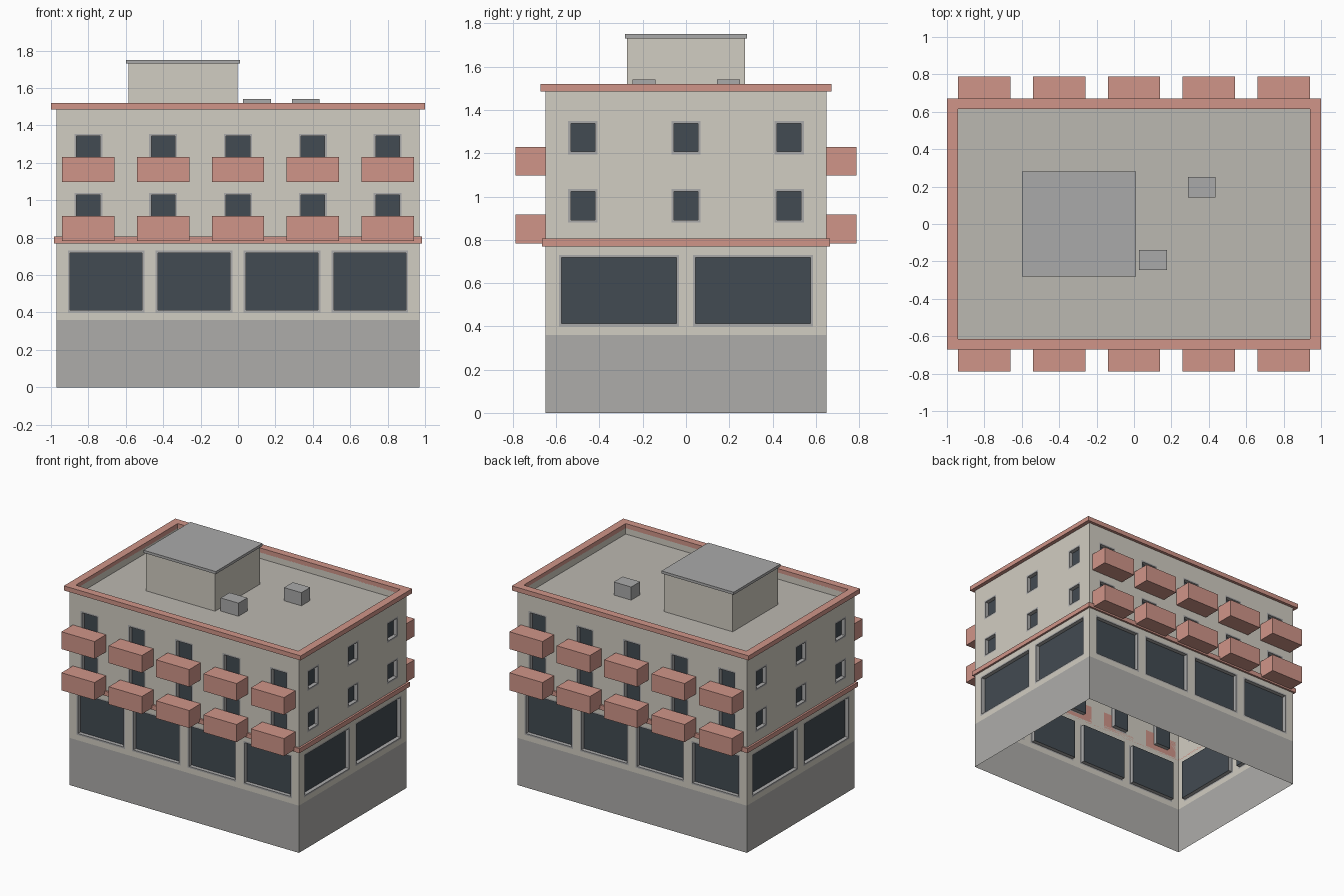
import bpy
from math import cos, sin, pi

if "Cube" in bpy.data.objects:
    bpy.data.objects.remove(bpy.data.objects["Cube"])


def material(name, rgb):
    m = bpy.data.materials.new(name)
    m.diffuse_color = (*rgb, 1)
    m.use_nodes = True
    m.node_tree.nodes["Principled BSDF"].inputs["Base Color"].default_value = m.diffuse_color
    return m


CREAM = material("cream_plaster", (0.64, 0.61, 0.54))
STONE = material("grey_stone", (0.42, 0.415, 0.40))
ROOF = material("roof_felt", (0.50, 0.48, 0.44))
RED = material("terracotta", (0.63, 0.30, 0.25))
GLASS = material("dark_glass", (0.055, 0.07, 0.085))
METAL = material("grey_metal", (0.40, 0.40, 0.40))

HX, HY = 0.97, 0.65      # half size of the walls
IX, IY = 0.94, 0.615     # half size inside the parapet
BASE_Z, ROOF_Z, TOP_Z = 0.36, 1.44, 1.49
FRAME, DEPTH = 0.012, 0.03


def add_mesh(name, verts, faces, mat):
    me = bpy.data.meshes.new(name)
    me.from_pydata(verts, [], faces)
    me.materials.append(mat)
    ob = bpy.data.objects.new(name, me)
    bpy.context.collection.objects.link(ob)
    return ob


def box(name, x0, x1, y0, y1, z0, z1, mat):
    bpy.ops.mesh.primitive_cube_add(size=1, location=((x0 + x1) / 2, (y0 + y1) / 2, (z0 + z1) / 2))
    ob = bpy.context.object
    ob.name = name
    ob.scale = (x1 - x0, y1 - y0, z1 - z0)
    ob.data.materials.append(mat)


def rect(hx, hy, z):
    return [(-hx, -hy, z), (hx, -hy, z), (hx, hy, z), (-hx, hy, z)]


def loops(name, rows, mat, closed=False, cap=False):
    """Skin a stack of four-cornered loops."""
    n = len(rows)
    verts = [v for r in rows for v in r]
    faces = []
    for j in range(n if closed else n - 1):
        a, b = 4 * j, 4 * ((j + 1) % n)
        faces += [(a + i, a + (i + 1) % 4, b + (i + 1) % 4, b + i) for i in range(4)]
    if cap:
        faces.append(tuple(range(4 * n - 4, 4 * n)))
    return add_mesh(name, verts, faces, mat)


def ring(name, hx, hy, ix, iy, z0, z1, mat):
    loops(name, [rect(hx, hy, z0), rect(hx, hy, z1), rect(ix, iy, z1), rect(ix, iy, z0)], mat, closed=True)


class Sheet:
    """Collects quads given in wall coordinates (along, up, depth inwards)."""

    def __init__(self, turn, dist):
        self.c, self.s, self.dist = cos(turn), sin(turn), dist
        self.verts, self.faces = [], []

    def quad(self, *pts):
        n = len(self.verts)
        for u, z, d in pts:
            y = d - self.dist
            self.verts.append((u * self.c - y * self.s, u * self.s + y * self.c, z))
        self.faces.append((n, n + 1, n + 2, n + 3))

    def flat(self, u0, u1, z0, z1, d=0):
        self.quad((u0, z0, d), (u1, z0, d), (u1, z1, d), (u0, z1, d))


def corners(u0, u1, z0, z1, d):
    return [(u0, z0, d), (u1, z0, d), (u1, z1, d), (u0, z1, d)]


def wall(side, turn, dist, half, bands):
    plaster, frames, glass = (Sheet(turn, dist) for _ in range(3))
    z = BASE_Z
    for z0, z1, width, centres in bands:
        plaster.flat(-half, half, z, z0)
        u = -half
        for c in centres:
            a, b = c - width / 2, c + width / 2
            plaster.flat(u, a, z0, z1)
            f = FRAME
            outer = corners(a, b, z0, z1, 0)
            lip = corners(a + f, b - f, z0 + f, z1 - f, 0)
            inner = corners(a + f, b - f, z0 + f, z1 - f, DEPTH)
            for p, q in ((outer, lip), (lip, inner)):
                for i in range(4):
                    k = (i + 1) % 4
                    frames.quad(p[i], p[k], q[k], q[i])
            glass.quad(*inner)
            u = b
        plaster.flat(u, half, z0, z1)
        z = z1
    plaster.flat(-half, half, z, TOP_Z)
    add_mesh(side + "_wall", plaster.verts, plaster.faces, CREAM)
    add_mesh(side + "_window_frames", frames.verts, frames.faces, METAL)
    add_mesh(side + "_window_glass", glass.verts, glass.faces, GLASS)


# walls with recessed shop windows, balcony doors and side windows
COLS = [-0.8, -0.4, 0, 0.4, 0.8]
SIDE_COLS = [-0.477, 0, 0.477]
long_bands = [(0.4, 0.73, 0.41, [-0.705, -0.235, 0.235, 0.705]),
              (0.81, 1.04, 0.15, COLS), (1.12, 1.355, 0.15, COLS)]
short_bands = [(0.4, 0.73, 0.555, [-0.31, 0.31]),
               (0.88, 1.035, 0.135, SIDE_COLS), (1.195, 1.35, 0.135, SIDE_COLS)]
wall("front", 0, HY, HX, long_bands)
wall("right", pi / 2, HX, HY, short_bands)
wall("back", pi, HY, HX, long_bands)
wall("left", -pi / 2, HX, HY, short_bands)

# stone base, open underneath
loops("stone_base", [rect(HX, HY, 0), rect(HX, HY, BASE_Z)], STONE)

# belt course and roof coping
ring("belt_course", 0.985, 0.665, HX, HY, 0.77, 0.805, RED)
ring("roof_coping", 1.0, 0.672, IX, IY, 1.485, 1.52, RED)

# sunken roof and inner parapet faces
loops("parapet_inside", [rect(IX, IY, TOP_Z), rect(IX, IY, ROOF_Z)], CREAM)
add_mesh("roof_deck", rect(IX, IY, ROOF_Z), [(0, 1, 2, 3)], ROOF)

# balconies on front and back
for level, (z0, z1) in enumerate(((0.783, 0.917), (1.098, 1.23)), 1):
    for n, x in enumerate(COLS, 1):
        box(f"front_balcony_{level}_{n}", x - 0.14, x + 0.14, -0.788, -HY, z0, z1, RED)
        box(f"back_balcony_{level}_{n}", x - 0.14, x + 0.14, HY, 0.788, z0, z1, RED)

# stair house and roof vents
box("stair_house", -0.585, -0.003, -0.272, 0.272, ROOF_Z, 1.73, CREAM)
box("stair_house_cap", -0.6, 0.01, -0.282, 0.282, 1.73, 1.75, METAL)
box("roof_vent_front", 0.027, 0.177, -0.247, -0.14, ROOF_Z, 1.54, METAL)
box("roof_vent_back", 0.288, 0.435, 0.143, 0.25, ROOF_Z, 1.54, METAL)
